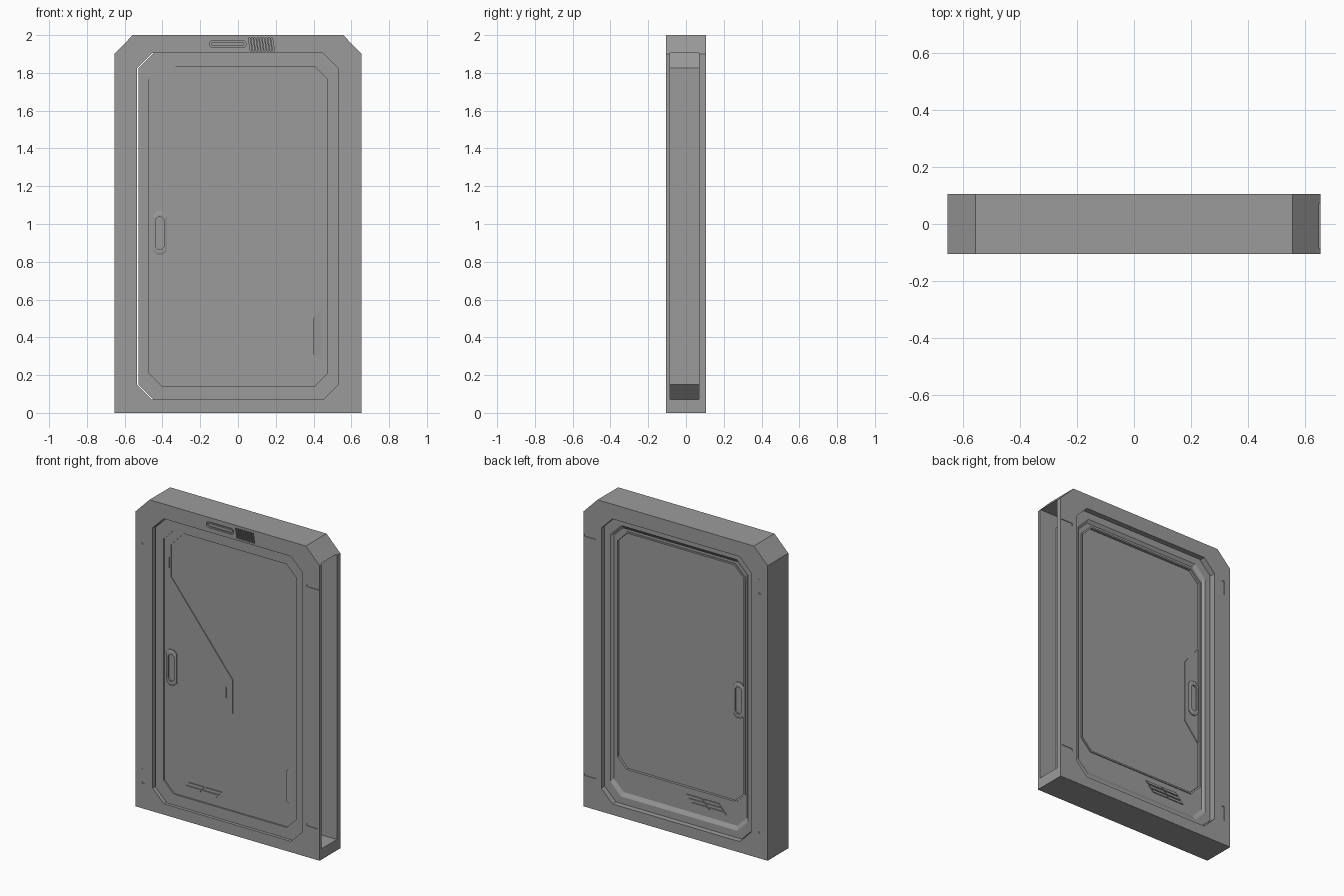
import bpy, bmesh, math

if "Cube" in bpy.data.objects:
    bpy.data.objects.remove(bpy.data.objects["Cube"])

grey = bpy.data.materials.new("metal_grey")
grey.diffuse_color = (0.33, 0.33, 0.33, 1)
grey.use_nodes = True
grey.node_tree.nodes["Principled BSDF"].inputs["Base Color"].default_value = grey.diffuse_color


def octagon(x0, x1, z0, z1, c, y):
    """Chamfered rectangle in the xz plane."""
    pts = [(x0 + c, z0), (x1 - c, z0), (x1, z0 + c), (x1, z1 - c),
           (x1 - c, z1), (x0 + c, z1), (x0, z1 - c), (x0, z0 + c)]
    return [(x, y, z) for x, z in pts]


def flat(pts, y):
    return [(x, y, z) for x, z in pts]


def add_loft(bm, rings):
    """Closed solid through matching rings, capped at both ends."""
    rows = [[bm.verts.new(p) for p in r] for r in rings]
    n = len(rows[0])
    for a, b in zip(rows, rows[1:]):
        for i in range(n):
            j = (i + 1) % n
            bm.faces.new((a[i], a[j], b[j], b[i]))
    bm.faces.new(rows[0][::-1])
    bm.faces.new(rows[-1])


def make(name, solids):
    bm = bmesh.new()
    for rings in solids:
        add_loft(bm, rings)
    bmesh.ops.recalc_face_normals(bm, faces=bm.faces[:])
    me = bpy.data.meshes.new(name)
    bm.to_mesh(me)
    bm.free()
    me.materials.append(grey)
    ob = bpy.data.objects.new(name, me)
    bpy.context.collection.objects.link(ob)
    return ob


def prism(pts, ya, yb):
    return [flat(pts, ya), flat(pts, yb)]


def capsule(cx, cz, w, h):
    """Rounded bar outline."""
    r = min(w, h) / 2
    dx, dz = w / 2 - r, h / 2 - r
    out = []
    for k in range(16):
        a = (k + 0.5) * math.tau / 16
        ca, sa = math.cos(a), math.sin(a)
        out.append((cx + r * ca + math.copysign(dx, ca), cz + r * sa + math.copysign(dz, sa)))
    return out


def slant(x0, x1, z0, z1, lean):
    return [(x0, z0), (x1, z0), (x1 + lean, z1), (x0 + lean, z1)]


def cut(target, name, solids):
    c = make(name, solids)
    c.hide_render = True
    c.hide_viewport = True
    m = target.modifiers.new(name, 'BOOLEAN')
    m.object = c
    m.operation = 'DIFFERENCE'
    m.solver = 'EXACT'


F, B = -0.105, 0.105          # front and back planes of the frame

# Door frame with chamfered top corners
frame = make("door_frame", [prism([(-.655, 0), (.655, 0), (.655, 1.9), (.557, 2), (-.557, 2), (-.655, 1.9)], F, B)])

# Doorway opening
cut(frame, "doorway_cutter", [[octagon(-.535, .53, .07, 1.905, .08, y) for y in (-.2, .2)]])

# Sliding pocket open to the right side
cut(frame, "pocket_cutter", [prism([(.4, .07), (.8, .07), (.8, 1.905), (.4, 1.905)], -.085, .07)])

# Shallow grooves, lamp recess and slanted grille slots
grooves = []
for s, y in ((-1, F), (1, B)):
    for z in (.21, 1.75):
        grooves.append(prism(capsule(-.6, z, .024, .1), y - .004, y + .004))
        grooves.append(prism(capsule(.607, z, .09, .02), y - .004, y + .004))
grooves.append(prism(capsule(-.055, 1.952, .195, .038), F - .02, F + .012))
for i in range(9):
    x = .065 + i * .015
    grooves.append(prism(slant(x, x + .008, 1.917, 1.984, -.01), F - .02, F + .01))
cut(frame, "groove_cutter", grooves)

# Lamp bar
make("lamp_bar", [prism(capsule(-.055, 1.952, .175, .018), F + .002, F + .014)])

# Door leaf: stepped front panel, stepped back panel
PF, PB = -.075, .045
make("door_leaf", [[
    octagon(-.47, .475, .14, 1.835, .07, PF),
    octagon(-.47, .475, .14, 1.835, .07, -.085),
    octagon(-.527, .532, .07, 1.905, .08, -.085),
    octagon(-.527, .532, .07, 1.905, .08, .07),
    octagon(-.49, .49, .115, 1.86, .075, .07),
    octagon(-.475, .475, .14, 1.84, .07, .056),
    octagon(-.462, .455, .285, 1.825, .07, .056),
    octagon(-.462, .455, .285, 1.825, .07, .062),
    octagon(-.452, .445, .295, 1.815, .066, .062),
    octagon(-.452, .445, .295, 1.815, .066, PB),
]])

# Raised arrow-shaped plates around the handles
make("front_arrow_plate", [prism([(-.469, .215), (-.435, .237), (.016, .766), (.016, .984), (-.42, 1.53),
                                  (-.42, 1.74), (-.33, 1.834), (-.40, 1.834), (-.469, 1.77)], PF + .004, PF - .005)])
make("back_arrow_plate", [prism([(-.451, .66), (-.352, .78), (-.352, 1.18), (-.451, 1.30)], PB - .004, PB + .005)])

# Handles with recessed grips, front and back
for name, y, s in (("front_handle", PF, -1), ("back_handle", PB, 1)):
    make(name, [[
        octagon(-.45, -.378, .835, 1.065, .02, y - s * .002),
        octagon(-.45, -.378, .835, 1.065, .02, y + s * .012),
        octagon(-.443, -.385, .848, 1.052, .018, y + s * .016),
        octagon(-.436, -.392, .864, 1.036, .014, y + s * .016),
        octagon(-.436, -.392, .864, 1.036, .014, y + s * .0065),
    ]])

# Slanted vents low on the door
def vent_rows(rows, z0, h, step, y, s):
    out = []
    for r in range(rows):
        z = z0 + r * step
        x = -.33 + r * .02
        for k in (0, .12):
            out.append(prism(slant(x + k, x + k + .112, z, z + h, .015), y - s * .002, y + s * .006))
    return out


make("front_vents", vent_rows(2, .196, .02, .024, PF, -1))
make("back_vents", vent_rows(3, .19, .015, .022, .056, 1))

# Wedge-shaped edge grip
grip = [(.445, .27), (.445, .56), (.40, .50), (.40, .31)]
make("edge_grip", [[flat(grip, PF + .005),
                    [(x, PF - (.009 if x < .42 else .0005), z) for x, z in grip]][0:2]])

# Small marker strips on the arrow plate
make("marker_strips", [prism(capsule(x, z, .006, .07), PF, PF - .008) for x, z in ((-.435, 1.62), (-.03, .89))])
